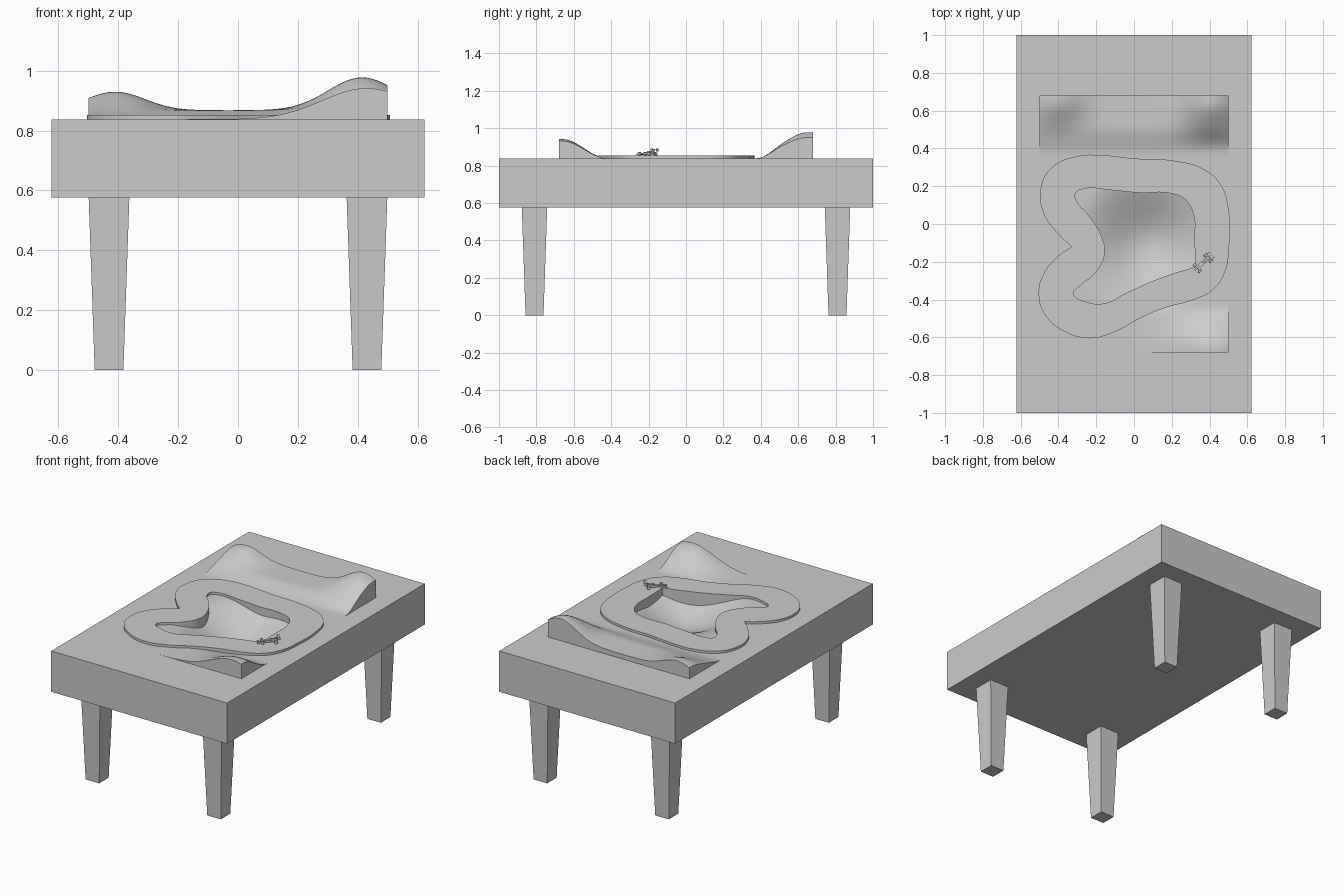
import bpy, bmesh, math
from mathutils import Matrix, Vector

cube = bpy.data.objects.get("Cube")
if cube:
    bpy.data.objects.remove(cube, do_unlink=True)

grey = bpy.data.materials.new("light_grey")
grey.use_nodes = True
colour = (0.6, 0.6, 0.6, 1)
grey.diffuse_color = colour
grey.node_tree.nodes["Principled BSDF"].inputs["Base Color"].default_value = colour

TOP, BOTTOM = 0.838, 0.577
FIELD_X, FIELD_Y = 0.5, 0.68
TRACK_TOP = 0.853


def add_object(name, data):
    obj = bpy.data.objects.new(name, data)
    bpy.context.scene.collection.objects.link(obj)
    data.materials.append(grey)
    return obj


def finish(name, bm):
    bmesh.ops.recalc_face_normals(bm, faces=bm.faces)
    mesh = bpy.data.meshes.new(name)
    bm.to_mesh(mesh)
    bm.free()
    return add_object(name, mesh)


def select_only(obj):
    bpy.ops.object.select_all(action='DESELECT')
    obj.select_set(True)
    bpy.context.view_layer.objects.active = obj


def box(bm, centre, size, matrix=Matrix()):
    place = Matrix.Translation(centre) @ Matrix.Diagonal((*size, 1))
    return bmesh.ops.create_cube(bm, size=1, matrix=matrix @ place)["verts"]


# Table body, with an opening in its top for the landscape
bm = bmesh.new()
box(bm, (0, 0, (TOP + BOTTOM) / 2), (1.246, 2, TOP - BOTTOM))
top_face = max(bm.faces, key=lambda f: f.calc_center_median().z)
bmesh.ops.inset_individual(bm, faces=[top_face], thickness=0.1)
for v in top_face.verts:
    v.co.x = math.copysign(FIELD_X, v.co.x)
    v.co.y = math.copysign(FIELD_Y, v.co.y)
bmesh.ops.delete(bm, geom=[top_face], context='FACES')
finish("table_body", bm)

# Tapered legs
for side, sx in (("right", -1), ("left", 1)):
    for end, sy in (("front", -1), ("back", 1)):
        bm = bmesh.new()
        place = Matrix.Translation((sx * 0.431, sy * 0.81, BOTTOM / 2))
        bmesh.ops.create_cone(bm, cap_ends=True, segments=4, depth=BOTTOM,
                              radius1=0.048 * math.sqrt(2), radius2=0.068 * math.sqrt(2),
                              matrix=place @ Matrix.Rotation(math.pi / 4, 4, 'Z'))
        finish(f"{end}_{side}_leg", bm)


# Landscape: hills at both ends and a hollow in the middle
def ramp(start, end, value):
    t = min(max((value - start) / (end - start), 0), 1)
    return t * t * (3 - 2 * t)


def bump(centre, width, value):
    return math.exp(-((value - centre) / width) ** 2)


def height(x, y):
    back = (0.03 * ramp(0.36, 0.52, y)
            + 0.062 * bump(-0.41, 0.14, x) * ramp(0.46, 0.66, y)
            + 0.11 * bump(0.415, 0.16, x) * ramp(0.39, 0.65, y))
    front = 0.104 * bump(0.43, 0.21, x) * ramp(0.42, 0.66, -y)
    hollow = 0.13 * ramp(0.41, 0, math.hypot(x - 0.08, y + 0.1))
    return TOP + back + front - hollow


bm = bmesh.new()
bmesh.ops.create_grid(bm, x_segments=60, y_segments=80, size=1)
for v in bm.verts:
    x, y = v.co.x * FIELD_X, v.co.y * FIELD_Y
    v.co = (x, y, height(x, y))
rim = [e for e in bm.edges if e.is_boundary]
skirt = bmesh.ops.extrude_edge_only(bm, edges=rim)["geom"]
for v in skirt:
    if isinstance(v, bmesh.types.BMVert):
        v.co.z = TOP - 0.02
landscape = finish("landscape", bm)
select_only(landscape)
bpy.ops.object.shade_smooth_by_angle(angle=math.radians(40))

# Winding track: outer and inner outlines, cut out as one slab
outer = [(-.295, .36), (-.18, .365), (0, .347), (.21, .335), (.37, .29), (.465, .2),
         (.5, .08), (.505, -.1), (.475, -.27), (.41, -.355), (.32, -.4), (.16, -.445),
         (.03, -.5), (-.1, -.57), (-.235, -.605), (-.385, -.56), (-.475, -.475),
         (-.505, -.37), (-.48, -.265), (-.395, -.165), (-.33, -.12), (-.395, -.06),
         (-.48, .06), (-.495, .185), (-.435, .3)]
inner = [(-.31, .16), (-.27, .185), (-.13, .18), (.03, .165), (.19, .163), (.27, .13),
         (.315, .05), (.32, -.08), (.325, -.228), (.215, -.26), (.08, -.31), (-.05, -.37),
         (-.155, -.42), (-.26, -.41), (-.32, -.37), (-.29, -.33), (-.21, -.265),
         (-.155, -.16), (-.17, -.07), (-.235, .04), (-.3, .115)]
sharp = {(-.33, -.12), (.325, -.228)}
curve = bpy.data.curves.new("track", 'CURVE')
curve.dimensions = '2D'
curve.fill_mode = 'BOTH'
curve.resolution_u = 6
curve.extrude = 0.045
for outline in (outer, inner):
    spline = curve.splines.new('BEZIER')
    spline.bezier_points.add(len(outline) - 1)
    spline.use_cyclic_u = True
    for point, (x, y) in zip(spline.bezier_points, outline):
        point.co = (x, y, 0)
        kind = 'VECTOR' if (x, y) in sharp else 'AUTO'
        point.handle_left_type = point.handle_right_type = kind
track = add_object("track", curve)
track.location.z = TRACK_TOP - curve.extrude
select_only(track)
bpy.ops.object.convert(target='MESH')
bpy.ops.object.shade_smooth_by_angle(angle=math.radians(30))

# Small open-wheel race car, nose along its local -x
car = Matrix.Translation((0.362, -0.208, TRACK_TOP)) @ Matrix.Rotation(math.radians(42), 4, 'Z')
bm = bmesh.new()
body = box(bm, (0.012, 0, 0.012), (0.07, 0.02, 0.012), car)
box(bm, (0.02, 0, 0.021), (0.03, 0.01, 0.01), car)
nose = box(bm, (-0.043, 0, 0.011), (0.04, 0.012, 0.008), car)
for v in nose:
    local = car.inverted() @ v.co
    if local.x < -0.05:
        v.co = car @ Vector((local.x, local.y * 0.4, local.z - 0.003))
finish("car_body", bm)

bm = bmesh.new()
box(bm, (-0.062, 0, 0.006), (0.012, 0.046, 0.003), car)
finish("car_front_wing", bm)

bm = bmesh.new()
box(bm, (0.058, 0, 0.034), (0.016, 0.04, 0.004), car)
for side in (-1, 1):
    box(bm, (0.058, side * 0.02, 0.03), (0.018, 0.002, 0.016), car)
box(bm, (0.052, 0, 0.022), (0.008, 0.004, 0.022), car)
finish("car_rear_wing", bm)

for end, x in (("front", -0.038), ("rear", 0.042)):
    bm = bmesh.new()
    box(bm, (x, 0, 0.01), (0.003, 0.04, 0.003), car)
    for side in (-1, 1):
        hub = Matrix.Translation((x, side * 0.021, 0.01)) @ Matrix.Rotation(math.pi / 2, 4, 'X')
        bmesh.ops.create_cone(bm, cap_ends=True, segments=16, radius1=0.01, radius2=0.01,
                              depth=0.012, matrix=car @ hub)
    finish(f"car_{end}_wheels", bm)
